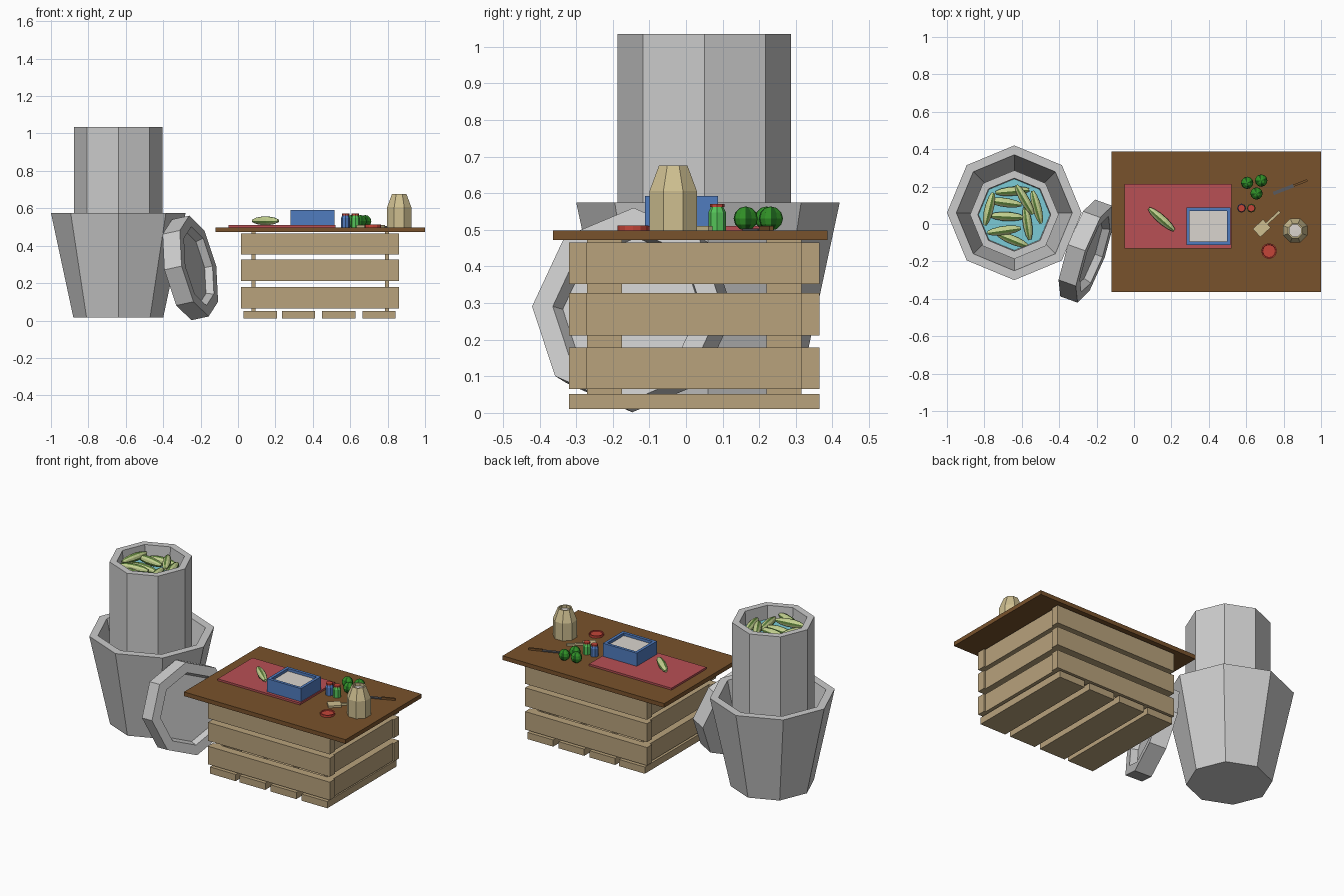
import bpy, bmesh
from math import radians, sin, cos, pi, atan2
from mathutils import Vector, Matrix

if "Cube" in bpy.data.objects:
    bpy.data.objects.remove(bpy.data.objects["Cube"])


def material(name, r, g, b):
    m = bpy.data.materials.new(name)
    m.diffuse_color = (r, g, b, 1)
    m.use_nodes = True
    m.node_tree.nodes["Principled BSDF"].inputs["Base Color"].default_value = m.diffuse_color
    return m


WOOD = material("crate_wood", .48, .36, .2)
BROWN = material("board_brown", .19, .085, .025)
MAT_RED = material("mat_red", .48, .08, .09)
RED = material("red", .55, .06, .04)
BLUE = material("blue", .08, .2, .52)
WHITE = material("off_white", .7, .66, .62)
WATER = material("water", .2, .6, .68)
CLAY = material("pale_clay", .62, .52, .28)
PALE = material("pale_green", .55, .64, .28)
STRIPE = material("stripe_green", .1, .2, .04)
MELON = material("melon_green", .03, .28, .02)
DARK = material("melon_stripe", .01, .1, .01)
LIME = material("lime_glass", .09, .55, .1)
STEEL = material("dark_steel", .1, .1, .11)


def finish(bm, name, mats, matrix):
    bmesh.ops.recalc_face_normals(bm, faces=bm.faces)
    me = bpy.data.meshes.new(name)
    bm.to_mesh(me)
    bm.free()
    for m in mats:
        me.materials.append(m)
    ob = bpy.data.objects.new(name, me)
    ob.matrix_world = matrix
    bpy.context.collection.objects.link(ob)
    return ob


def lathe(name, profile, sides, loc, mats=(), rot=None, start=0, stripe=0):
    """Turn (radius, z) points around z; stripe = every n-th side in material 2."""
    bm = bmesh.new()
    rings = []
    for r, z in profile:
        if r == 0:
            rings.append([bm.verts.new((0, 0, z))] * sides)
        else:
            rings.append([bm.verts.new((r * cos(start + 2 * pi * i / sides),
                                        r * sin(start + 2 * pi * i / sides), z))
                          for i in range(sides)])
    for a, b in zip(rings, rings[1:]):
        for i in range(sides):
            j = (i + 1) % sides
            f = bm.faces.new(list(dict.fromkeys((a[i], a[j], b[j], b[i]))))
            if stripe and i % stripe == 0:
                f.material_index = 1
    mtx = Matrix.Translation(loc)
    return finish(bm, name, mats, mtx @ rot.to_4x4() if rot else mtx)


def box(name, x0, x1, y0, y1, z0, z1, mats=(), matrix=Matrix()):
    bm = bmesh.new()
    size = Matrix.Diagonal((x1 - x0, y1 - y0, z1 - z0, 1))
    mid = Matrix.Translation(((x0 + x1) / 2, (y0 + y1) / 2, (z0 + z1) / 2))
    bmesh.ops.create_cube(bm, size=1, matrix=mid @ size)
    return finish(bm, name, mats, matrix)


def gourd(name, x, y, z, angle, length=.19, radius=.024):
    h = length / 2
    prof = [(0, -h), (.35 * radius, -h), (.75 * radius, -.7 * h), (radius, -.25 * h),
            (radius, .25 * h), (.75 * radius, .7 * h), (.35 * radius, h), (0, h)]
    a = radians(angle)
    rot = Vector((cos(a), sin(a), 0)).to_track_quat('Z', 'Y').to_matrix()
    lathe(name, prof, 12, (x, y, z), (PALE, STRIPE), rot, stripe=3)


# Outer pot with thick wall, inner pot standing in it, water surface
PX, PY = -.64, .06
lathe("outer_pot", [(0, .015), (.24, .015), (.36, .575), (.31, .575), (.2, .07), (0, .07)],
      8, (PX, PY, 0))
lathe("inner_pot", [(0, .34), (.237, .34), (.237, 1.035), (.195, 1.035), (.19, .93), (0, .93)],
      8, (PX, PY - .01, 0))
lathe("water", [(0, .95), (.191, .95), (0, .951)], 8, (PX, PY - .01, 0), (WATER,))

# Vegetables floating in the inner pot
spots = [(-.01, .125, 5), (-.05, .065, -8), (-.135, .03, 76), (-.04, -.01, -3),
         (.12, .04, -75), (-.055, -.085, 8), (.07, -.045, -82), (-.01, -.135, -22),
         (.055, .08, -60)]
for i, (dx, dy, a) in enumerate(spots):
    gourd(f"pot_vegetable_{i + 1}", PX + dx, PY - .01 + dy, .972 + .012 * (i % 3), a, .18)

# Lid leaning between pot and crate, recessed face outward
n = Vector((.92, -.33, .2)).normalized()
u = (Vector((0, 0, 1)) - n * n.z).normalized()
rot = Matrix((u, n.cross(u), n)).transposed()
lathe("pot_lid", [(0, -.05), (.275, -.05), (.275, .05), (.215, .05), (.2, .01), (0, .01)],
      8, (-.255, -.145, .281), rot=rot)

# Crate: long slats, end slats, corner posts, bottom slats
for i, (z0, z1) in enumerate([(.065, .178), (.212, .327), (.352, .465)]):
    for side, y in (("front", -.32), ("back", .315)):
        box(f"{side}_slat_{i + 1}", .015, .86, y, y + .05, z0, z1, (WOOD,))
    for side, x in (("left", .03), ("right", .807)):
        box(f"{side}_slat_{i + 1}", x, x + .043, -.27, .315, z0, z1, (WOOD,))
for x in (.073, .787):
    for y in (-.27, .22):
        box("corner_post", x, x + .02, y, y + .095, .05, .472, (WOOD,))
for i, x in enumerate((.03, .235, .45, .665)):
    box(f"bottom_slat_{i + 1}", x, x + .178, -.32, .365, .01, .052, (WOOD,))

# Table top, mat and tray
box("table_top", -.12, 1, -.363, .387, .472, .498, (BROWN,))
box("mat", -.05, .52, -.13, .215, .498, .51, (MAT_RED,))
TX0, TX1, TY0, TY1, w = .28, .515, -.112, .087, .018
box("tray_base", TX0 + w, TX1 - w, TY0 + w, TY1 - w, .51, .575, (WHITE,))
for y in (TY0, TY1 - w):
    box("tray_long_wall", TX0, TX1, y, y + w, .51, .592, (BLUE,))
for x in (TX0, TX1 - w):
    box("tray_short_wall", x, x + w, TY0 + w, TY1 - w, .51, .592, (BLUE,))
gourd("table_vegetable", .147, .025, .533, -41, .18, .023)

# Clay jar
lathe("clay_jar", [(0, 0), (.07, 0), (.07, .108), (.042, .178), (.034, .178), (.034, .155), (0, .155)],
      8, (.862, -.035, .498), (CLAY,), start=pi / 8)
lathe("jar_contents", [(0, .16), (.036, .16), (0, .161)], 8, (.862, -.035, .498), (WHITE,),
      start=pi / 8)

# Melons
ball = [(.033 * sin(pi * k / 6) if 0 < k < 6 else 0, -.033 * cos(pi * k / 6)) for k in range(7)]
for i, (x, y) in enumerate([(.605, .22), (.68, .232), (.655, .163)]):
    lathe(f"melon_{i + 1}", ball, 12, (x, y, .531), (MELON, DARK), stripe=3)

# Small lidded bottles
for name, x, m in (("blue_bottle", .575, BLUE), ("green_bottle", .627, LIME)):
    lathe(name, [(0, 0), (.024, 0), (.024, .05), (.017, .064), (0, .064)], 8, (x, .085, .498), (m,))
    lathe(name + "_cap", [(0, .064), (.02, .064), (.02, .073), (0, .073)], 8, (x, .085, .498), (RED,))

# Red dish
lathe("red_dish", [(0, 0), (.042, 0), (.042, .014), (.036, .014), (.034, .009), (0, .009)],
      12, (.722, -.145, .498), (RED,))

# Spatula and knife, built along local x
sp = Matrix.Translation((.655, -.048, .498)) @ Matrix.Rotation(atan2(.115, .125), 4, 'Z')
box("spatula_blade", 0, .075, -.03, .03, 0, .012, (CLAY,), sp)
box("spatula_handle", .075, .17, -.007, .007, 0, .012, (CLAY,), sp)
kn = Matrix.Translation((.745, .163, .498)) @ Matrix.Rotation(atan2(.07, .18), 4, 'Z')
box("knife_blade", 0, .115, -.009, .009, 0, .006, (STEEL,), kn)
box("knife_handle", .115, .195, -.006, .006, 0, .012, (BROWN,), kn)
